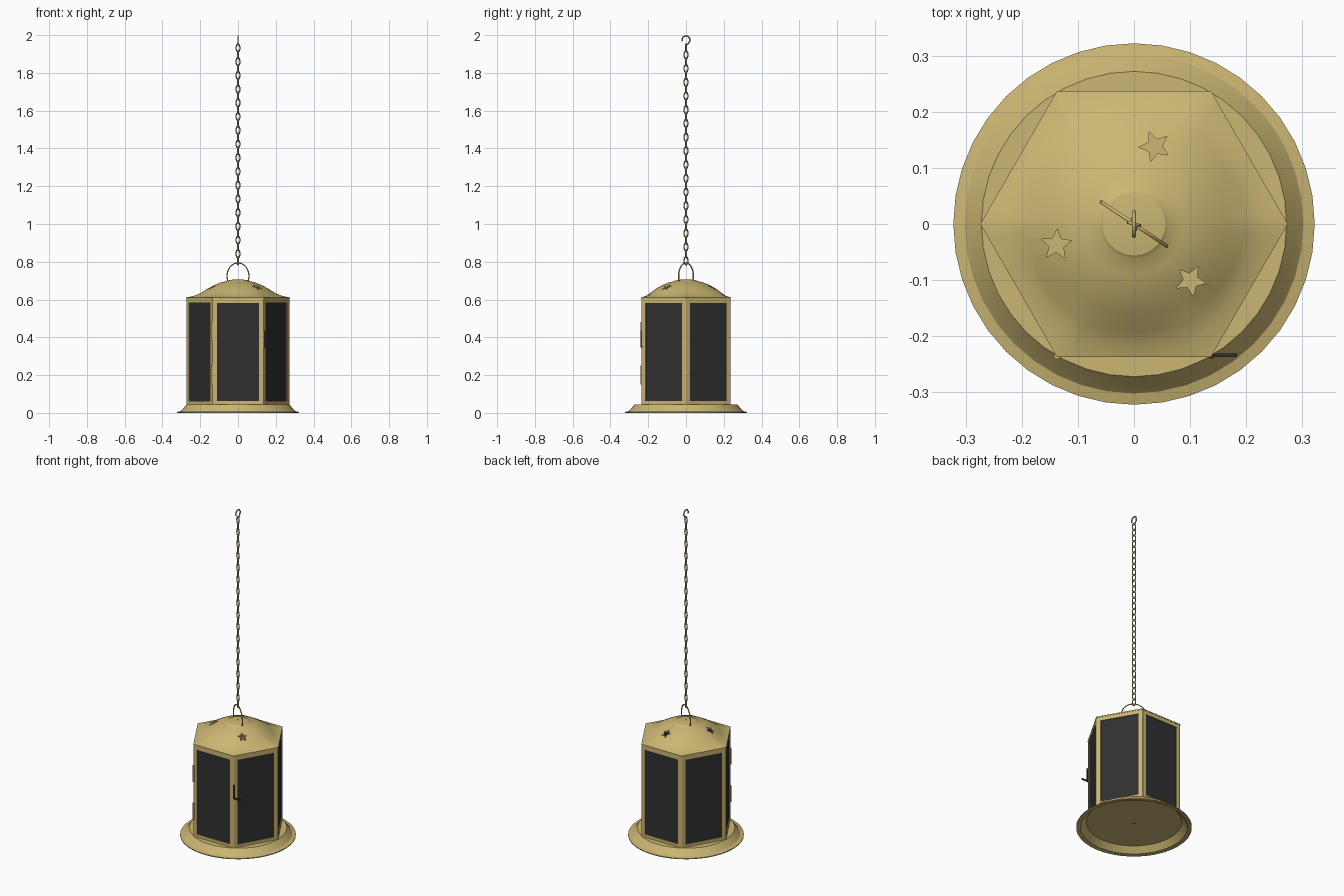
import bpy, bmesh, math
from math import sin, cos, pi, radians
from mathutils import Matrix, Vector

old = bpy.data.objects.get("Cube")
if old:
    bpy.data.objects.remove(old)


def material(name, rgb, rough):
    m = bpy.data.materials.new(name)
    m.use_nodes = True
    m.diffuse_color = (*rgb, 1)
    bsdf = m.node_tree.nodes["Principled BSDF"]
    bsdf.inputs["Base Color"].default_value = (*rgb, 1)
    bsdf.inputs["Roughness"].default_value = rough
    return m


BRASS = material("brass", (0.60, 0.47, 0.17), 0.5)
DARK = material("dark_glass", (0.03, 0.03, 0.03), 0.4)


def finish(name, bm, mat, smooth=None):
    bmesh.ops.recalc_face_normals(bm, faces=bm.faces)
    me = bpy.data.meshes.new(name)
    bm.to_mesh(me)
    bm.free()
    me.materials.append(mat)
    ob = bpy.data.objects.new(name, me)
    bpy.context.collection.objects.link(ob)
    if smooth:
        shade(ob, smooth)
    return ob


def shade(ob, angle):
    bpy.ops.object.select_all(action='DESELECT')
    ob.select_set(True)
    bpy.context.view_layer.objects.active = ob
    bpy.ops.object.shade_smooth_by_angle(angle=radians(angle))


def hexagon(a):
    return cos(pi / 6) / cos(a % (pi / 3) - pi / 6)


def loft(rings, n):
    """Closed shell from (radius, height, hexagon blend) rings."""
    bm = bmesh.new()
    loops = []
    for r, z, b in rings:
        loop = []
        for i in range(n):
            a = 2 * pi * i / n
            rr = r * (1 - b + b * hexagon(a))
            loop.append(bm.verts.new((rr * cos(a), rr * sin(a), z)))
        loops.append(loop)
    for k, lo in enumerate(loops):
        hi = loops[(k + 1) % len(loops)]
        for i in range(n):
            j = (i + 1) % n
            bm.faces.new((lo[i], lo[j], hi[j], hi[i]))
    return bm


def box(bm, centre, size, turn=0):
    m = Matrix.Rotation(turn, 4, 'Z') @ Matrix.Translation(centre)
    bmesh.ops.create_cube(bm, size=1, matrix=m @ Matrix.Diagonal((*size, 1)))


def tube(bm, path, radius, closed=False, sides=6):
    """Sweep a round section along a planar path."""
    pts = [Vector(p) for p in path]
    n = len(pts)
    normal = Vector()
    for i in range(1, n - 1):
        normal += (pts[i] - pts[0]).cross(pts[i + 1] - pts[0])
    normal.normalize()
    loops = []
    for i, p in enumerate(pts):
        a = pts[(i - 1) % n] if closed else pts[max(i - 1, 0)]
        b = pts[(i + 1) % n] if closed else pts[min(i + 1, n - 1)]
        side = (b - a).normalized().cross(normal)
        loops.append([bm.verts.new(p + radius * (side * cos(2 * pi * k / sides) + normal * sin(2 * pi * k / sides)))
                      for k in range(sides)])
    for i in range(n if closed else n - 1):
        lo, hi = loops[i], loops[(i + 1) % n]
        for k in range(sides):
            j = (k + 1) % sides
            bm.faces.new((lo[k], lo[j], hi[j], hi[k]))
    if not closed:
        bm.faces.new(loops[0])
        bm.faces.new(loops[-1])


# Stamped base tray with flared rim
tray = [(.003, .045), (.272, .045), (.296, .016), (.302, .01), (.322, .005),
        (.322, 0), (.298, .003), (.266, .036), (.003, .036)]
finish("base_tray", loft([(r, z, 0) for r, z in tray], 40), BRASS, 25)

# Nub under the base
bm = bmesh.new()
bmesh.ops.create_cone(bm, cap_ends=True, segments=12, radius1=.012, radius2=.012,
                      depth=.016, matrix=Matrix.Translation((0, 0, .037)))
finish("base_nub", bm, BRASS, 30)

# Roof shell: hexagonal eave blending into a dome with a small cap
outer = [(.274, .604, 1), (.274, .611, 1), (.235, .619, .7), (.2, .633, .3),
         (.165, .655, .08), (.125, .677, 0), (.09, .691, 0), (.062, .697, 0),
         (.056, .702, 0), (.03, .705, 0), (.003, .706, 0)]
inner = [(r * .97, z - .007, b) for r, z, b in reversed(outer[1:])]
roof = finish("roof", loft(outer + inner, 72), BRASS)

# Three star holes cut through the roof
bm = bmesh.new()
for deg in (75, 195, 315):
    a = radians(deg)
    ring = []
    for k in range(10):
        t = a + pi + k * pi / 5
        r = .028 if k % 2 == 0 else .013
        ring.append(bm.verts.new((.143 * cos(a) + r * cos(t), .143 * sin(a) + r * sin(t), .55)))
    f = bm.faces.new(ring)
    up = bmesh.ops.extrude_face_region(bm, geom=[f])["geom"]
    bmesh.ops.translate(bm, verts=[v for v in up if isinstance(v, bmesh.types.BMVert)], vec=(0, 0, .2))
cutter = finish("star_cutter", bm, BRASS)
cutter.hide_render = True
mod = roof.modifiers.new("stars", 'BOOLEAN')
mod.operation = 'DIFFERENCE'
mod.solver = 'EXACT'
mod.object = cutter
bpy.context.view_layer.update()
cut = bpy.data.meshes.new_from_object(roof.evaluated_get(bpy.context.evaluated_depsgraph_get()))
roof.modifiers.clear()
roof.data = cut
bpy.data.objects.remove(cutter)
shade(roof, 30)

# Six framed glass panels and corner posts
APO, LOW, TOP = .236, .045, .606
frames, glass, posts = bmesh.new(), bmesh.new(), bmesh.new()
for i in range(6):
    turn = i * pi / 3
    y = -APO + .006
    for s in (-1, 1):
        box(frames, (s * .123, y, (LOW + TOP) / 2), (.022, .012, TOP - LOW), turn)
    box(frames, (0, y, LOW + .009), (.225, .012, .018), turn)
    box(frames, (0, y, TOP - .012), (.225, .012, .024), turn)
    box(glass, (0, y + .001, (LOW + TOP) / 2), (.226, .004, TOP - LOW - .03), turn)
    at = Matrix.Rotation(turn, 4, 'Z') @ Matrix.Translation((.264, 0, (LOW + TOP) / 2))
    bmesh.ops.create_cone(posts, cap_ends=True, segments=8, radius1=.007, radius2=.007,
                          depth=TOP - LOW, matrix=at)
finish("panel_frames", frames, BRASS)
finish("glass_panels", glass, DARK)
finish("corner_posts", posts, BRASS, 50)

# Door hinges and latch
bm = bmesh.new()
for z in (.2, .43):
    bmesh.ops.create_cone(bm, cap_ends=True, segments=10, radius1=.006, radius2=.006, depth=.1,
                          matrix=Matrix.Translation((-.137, -.235, z)))
finish("door_hinges", bm, BRASS, 40)
bm = bmesh.new()
box(bm, (.138, -.236, .39), (.008, .008, .085))
box(bm, (.161, -.234, .35), (.046, .006, .008))
finish("door_latch", bm, DARK)

# Carrying bail, turned on its pivot
bm = bmesh.new()
turn = Matrix.Rotation(radians(-34), 3, 'Z')
arc = [radians(-22 + 224 * k / 28) for k in range(29)]
tube(bm, [turn @ Vector((.07 * cos(a), 0, .724 + .07 * sin(a))) for a in arc], .0035)
finish("bail", bm, BRASS, 70)

# Chain of alternating links
bm = bmesh.new()
COUNT, START, END = 32, .806, 1.932
for i in range(COUNT):
    z = START + (END - START) * i / (COUNT - 1)
    turn = Matrix.Rotation(radians(-15 if i % 2 else -75), 3, 'Z')
    link = []
    for k in range(14):
        a = 2 * pi * k / 14
        link.append(turn @ Vector((.0105 * cos(a), 0, z + .023 * sin(a))))
    tube(bm, link, .0032, closed=True)
finish("chain", bm, BRASS, 70)

# Open hook at the top of the chain
bm = bmesh.new()
path = [(0, -.004, 1.945), (0, .004, 1.947), (0, .012, 1.955)]
path += [(0, .021 * cos(a), 1.975 + .021 * sin(a)) for a in [radians(-20 + 22 * k) for k in range(11)]]
tube(bm, path, .004)
finish("hook", bm, BRASS, 70)
